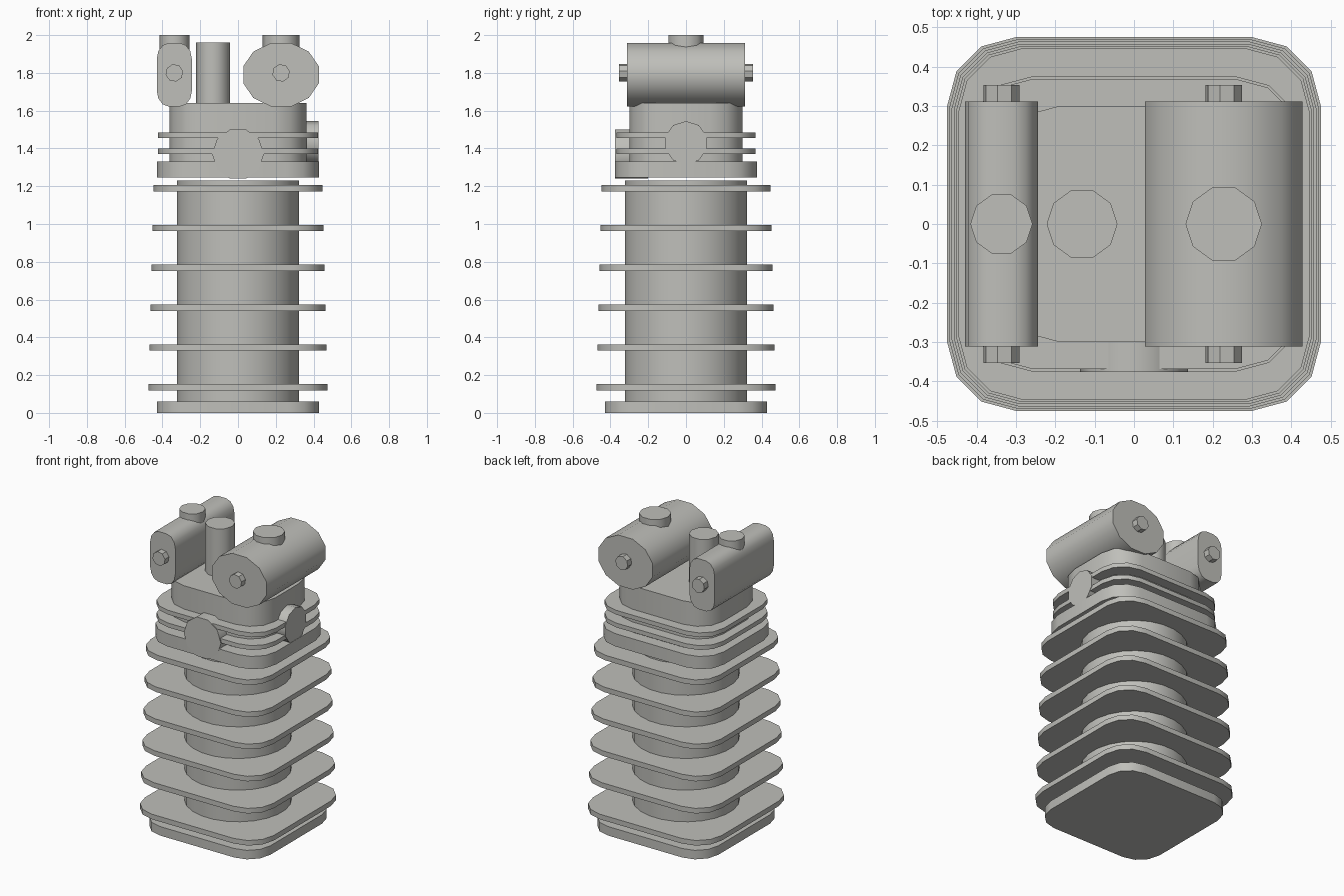
import bpy, bmesh, math

if "Cube" in bpy.data.objects:
    bpy.data.objects.remove(bpy.data.objects["Cube"])

grey = bpy.data.materials.new("warm_grey_metal")
grey.diffuse_color = (0.52, 0.52, 0.49, 1)
grey.use_nodes = True
grey.node_tree.nodes["Principled BSDF"].inputs["Base Color"].default_value = grey.diffuse_color


def prism(name, profile, axis, a, b, centre=(0, 0, 0), smooth=True):
    """Extrude a closed 2D profile along an axis from a to b."""
    bm = bmesh.new()

    def place(p, d):
        u, v = p
        co = {'X': (d, u, v), 'Y': (u, d, v), 'Z': (u, v, d)}[axis]
        return [co[i] + centre[i] for i in range(3)]

    low = [bm.verts.new(place(p, a)) for p in profile]
    high = [bm.verts.new(place(p, b)) for p in profile]
    n = len(profile)
    bm.faces.new(low[::-1])
    bm.faces.new(high)
    for i in range(n):
        j = (i + 1) % n
        bm.faces.new((low[i], low[j], high[j], high[i]))
    bmesh.ops.recalc_face_normals(bm, faces=bm.faces)
    mesh = bpy.data.meshes.new(name)
    bm.to_mesh(mesh)
    bm.free()
    ob = bpy.data.objects.new(name, mesh)
    bpy.context.collection.objects.link(ob)
    mesh.materials.append(grey)
    if smooth:
        bpy.ops.object.select_all(action='DESELECT')
        ob.select_set(True)
        bpy.context.view_layer.objects.active = ob
        bpy.ops.object.shade_smooth_by_angle(angle=math.radians(40))
    return ob


def ngon(r, n, turn=0.0, ry=None):
    ry = ry or r
    t0 = math.radians(turn)
    return [(r * math.cos(t0 + 2 * math.pi * i / n),
             ry * math.sin(t0 + 2 * math.pi * i / n)) for i in range(n)]


def rounded(hx, hy, rx, ry=None, seg=3):
    ry = ry or rx
    pts = []
    for k, (sx, sy) in enumerate(((1, 1), (-1, 1), (-1, -1), (1, -1))):
        for i in range(seg + 1):
            t = math.pi / 2 * (k + i / seg)
            pts.append((sx * (hx - rx) + rx * math.cos(t),
                        sy * (hy - ry) + ry * math.sin(t)))
    return pts


# Base flange, barrel and tapering cooling fins
prism("base_flange", rounded(0.43, 0.43, 0.158), 'Z', 0, 0.06)
prism("cylinder_barrel", ngon(0.325, 24, 7.5), 'Z', 0.03, 1.23)
for i in range(6):
    z = 0.118 + 0.211 * i
    h = 0.475 - 0.0056 * i
    prism(f"cooling_fin_{i + 1}", rounded(h, h, h * 0.368), 'Z', z, z + 0.034)

# Cylinder head: bottom plate, core and two fins
prism("head_plate", rounded(0.428, 0.375, 0.168), 'Z', 1.245, 1.33)
prism("head_core", rounded(0.363, 0.30, 0.173), 'Z', 1.32, 1.64)
for i, z in enumerate((1.37, 1.455)):
    prism(f"head_fin_{i + 1}", rounded(0.423, 0.369, 0.166), 'Z', z, z + 0.029)

# Ports on the front and right of the head
prism("front_port", ngon(0.137, 10), 'Y', -0.376, -0.2, (0, 0, 1.37))
prism("side_port", ngon(0.115, 10, 90), 'X', 0.25, 0.426, (0, 0, 1.43))

# Rocker housings with end nuts and top caps
housings = (("narrow", -0.337, rounded(0.093, 0.168, 0.063, 0.085), 0.079),
            ("wide", 0.228, ngon(0.207, 12, 15, 0.174), 0.097))
for name, x, profile, cap_r in housings:
    prism(name + "_rocker_housing", profile, 'Y', -0.312, 0.312, (x, 0, 1.79))
    prism(name + "_housing_cap", ngon(cap_r, 10), 'Z', 1.92, 2.0, (x, 0, 0))
    for side, s in (("front", -1), ("back", 1)):
        prism(f"{name}_{side}_nut", ngon(0.047, 8, 12), 'Y',
              min(s * 0.29, s * 0.354), max(s * 0.29, s * 0.354),
              (x, 0, 1.80), smooth=False)

# Upright tube between the housings
prism("upright_tube", ngon(0.09, 10), 'Z', 1.62, 1.96, (-0.132, 0, 0))
